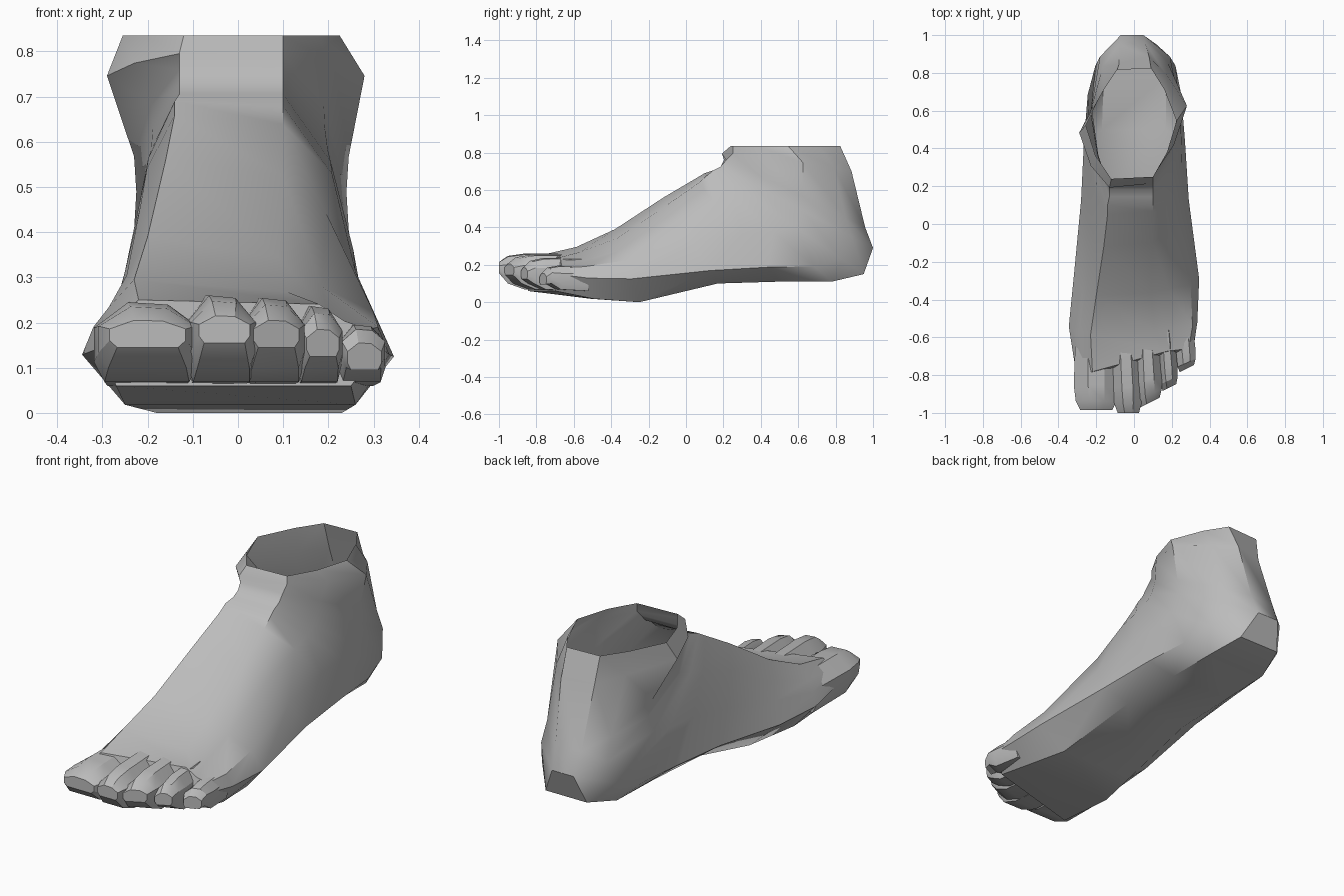
import bpy, bmesh, math

cube = bpy.data.objects.get("Cube")
if cube:
    bpy.data.objects.remove(cube, do_unlink=True)

# One flat grey for the whole foot
grey = bpy.data.materials.new("grey")
grey.use_nodes = True
COLOUR = (0.5, 0.5, 0.5, 1)
grey.diffuse_color = COLOUR
grey.node_tree.nodes["Principled BSDF"].inputs["Base Color"].default_value = COLOUR


def loft(name, rings, cap_start=False, cap_end=False, angle=35):
    """Skin a list of equal-length closed rings into one mesh object."""
    bm = bmesh.new()
    loops = [[bm.verts.new(p) for p in ring] for ring in rings]
    n = len(loops[0])
    for a, b in zip(loops, loops[1:]):
        for i in range(n):
            j = (i + 1) % n
            bm.faces.new((a[i], a[j], b[j], b[i]))
    if cap_start:
        bm.faces.new(loops[0])
    if cap_end:
        bm.faces.new(loops[-1])
    bmesh.ops.recalc_face_normals(bm, faces=bm.faces)
    mesh = bpy.data.meshes.new(name)
    bm.to_mesh(mesh)
    bm.free()
    mesh.materials.append(grey)
    obj = bpy.data.objects.new(name, mesh)
    bpy.context.collection.objects.link(obj)
    bpy.ops.object.select_all(action="DESELECT")
    obj.select_set(True)
    bpy.context.view_layer.objects.active = obj
    bpy.ops.object.shade_smooth_by_angle(angle=math.radians(angle))
    return obj


# Foot sections fanning from the toes round the heel to the open ankle:
# instep y, z | sole or heel y, z | skew | x right, left at top, middle, low, bottom
SECTIONS = [
    (-.72, .250, -.77, .060, .28, -.22, .18, -.29, .29, -.300, .315, -.27, .25),
    (-.58, .295, -.50, .018, .03, -.23, .11, -.32, .310, -.345, .335, -.25, .26),
    (-.38, .39, -.25, .00, 0, -.20, .09, -.275, .30, -.32, .345, -.18, .23),
    (-.12, .56, .17, .10, 0, -.16, .10, -.25, .26, -.28, .29, -.17, .18),
    (.05, .66, .50, .11, 0, -.14, .10, -.24, .255, -.265, .27, -.17, .17),
    (.10, .69, .78, .11, 0, -.14, .10, -.235, .25, -.245, .25, -.16, .17),
    (.145, .705, .95, .15, 0, -.13, .10, -.23, .245, -.205, .22, -.11, .12),
    (.185, .725, 1.0, .29, 0, -.13, .10, -.225, .24, -.18, .19, -.07, .05),
    (.21, .76, .955, .40, .05, -.13, .10, -.23, .245, -.165, .18, -.08, .06),
    (.225, .795, .865, .70, .25, -.13, .10, -.29, .28, -.16, .17, -.08, .08),
    (.245, .835, .82, .835, .05, -.12, .10, -.255, .225, -.17, .16, -.09, .09),
]
# Per section: depth of the crease above the sole, drop of the outer
# instep edge below the inner one, fullness of the outer shoulder
SHAPE = [
    (.55, .05, .50), (.60, .10, .45), (.68, .12, .45), (.85, .08, .60),
    (.86, .04, .70), (.86, .02, .70), (.86, 0, .68), (.86, 0, .66),
    (.85, 0, .62), (.82, 0, .62), (.80, 0, .60),
]


def foot_ring(sec, shape):
    ty, tz, by, bz, skew = sec[:5]
    crease, drop, outer = shape
    ring = []
    for side, fullness in ((0, .62), (1, outer)):
        top, mid, low, bot = sec[5 + side::2]
        xs = (top, top + fullness * (mid - top), mid, low, bot)
        steps = (drop * side, .22 + .5 * drop * side, .63 * crease, crease, 1)
        half = [(x, ty + t * (by - ty) + skew * x, tz + t * (bz - tz))
                for t, x in zip(steps, xs)]
        ring += half[::-1] if side else half
    return ring


loft("foot_body", [foot_ring(*args) for args in zip(SECTIONS, SHAPE)],
     cap_start=True, angle=42)

# Toes: name, x at root, x at tip, half width, root y, tip y, top z, tip z, tip skew
TOES = [
    ("big_toe", -.205, -.20, .117, -.60, -.985, .245, .185, 0),
    ("second_toe", -.05, -.03, .078, -.60, -1.0, .260, .195, 0),
    ("third_toe", .065, .085, .070, -.58, -.945, .254, .185, .5),
    ("fourth_toe", .165, .188, .050, -.56, -.865, .236, .165, .5),
    ("little_toe", .262, .280, .052, -.52, -.765, .195, .135, .5),
]
# Chamfered section: x factor, height factor
PROFILE = [(-.35, 1), (.4, .97), (1, .68), (1, .25), (.8, 0), (-.8, 0), (-1, .25), (-1, .68)]

for name, x0, x1, half, y0, y1, top, tip, skew in TOES:
    # place along toe, width factor, bottom z, top z
    stations = [
        (0, .90, .06, top),
        (.66, 1.0, .068, top),
        (.88, .92, .10, (top + tip) / 2 + .02),
        (1, .72, tip - .04, tip + .02),
    ]
    rings = []
    for f, w, lo, hi in stations:
        cx, y = x0 + f * (x1 - x0), y0 + f * (y1 - y0)
        rings.append([(cx + px * half * w, y + skew * f * px * half * w, lo + pz * (hi - lo))
                      for px, pz in PROFILE])
    loft(name, rings, cap_start=True, cap_end=True, angle=30)
